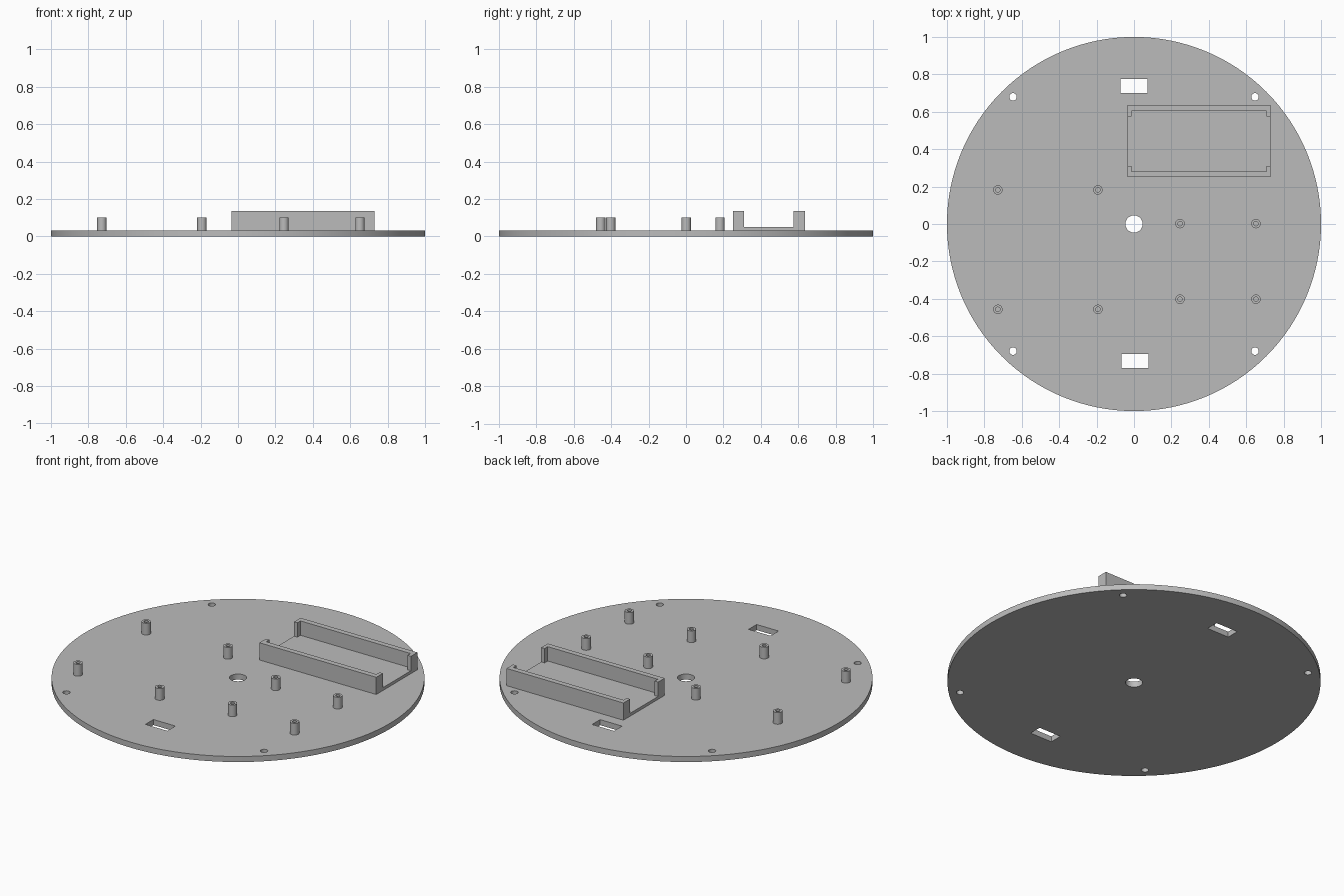
import bpy, bmesh, math

cube = bpy.data.objects.get("Cube")
if cube:
    bpy.data.objects.remove(cube, do_unlink=True)

grey = bpy.data.materials.new("light grey plastic")
grey.use_nodes = True
COLOUR = (0.5, 0.5, 0.5, 1)
grey.diffuse_color = COLOUR
grey.node_tree.nodes["Principled BSDF"].inputs["Base Color"].default_value = COLOUR

PLATE_TOP = 0.033
FLOOR_TOP = 0.05
POST_TOP = 0.102
WALL_TOP = 0.135


def circle(x, y, r, n):
    return [(x + r * math.cos(math.tau * i / n), y + r * math.sin(math.tau * i / n))
            for i in range(n)]


def rect(x0, x1, y0, y1):
    return [(x0, y0), (x1, y0), (x1, y1), (x0, y1)]


def prism(name, outline, z0, z1):
    """Extrude a flat outline from z0 up to z1."""
    bm = bmesh.new()
    face = bm.faces.new([bm.verts.new((x, y, z0)) for x, y in outline])
    top = bmesh.ops.extrude_face_region(bm, geom=[face])["geom"]
    bmesh.ops.translate(bm, vec=(0, 0, z1 - z0),
                        verts=[v for v in top if isinstance(v, bmesh.types.BMVert)])
    bmesh.ops.recalc_face_normals(bm, faces=bm.faces)
    mesh = bpy.data.meshes.new(name)
    bm.to_mesh(mesh)
    bm.free()
    mesh.materials.append(grey)
    obj = bpy.data.objects.new(name, mesh)
    bpy.context.collection.objects.link(obj)
    return obj


def activate(obj):
    bpy.ops.object.select_all(action="DESELECT")
    obj.select_set(True)
    bpy.context.view_layer.objects.active = obj


def cut(obj, outlines, z0, z1):
    """Cut each outline out of obj between z0 and z1."""
    activate(obj)
    for outline in outlines:
        cutter = prism("cutter", outline, z0, z1)
        cutter.hide_render = True
        mod = obj.modifiers.new("hole", "BOOLEAN")
        mod.operation = "DIFFERENCE"
        mod.solver = "EXACT"
        mod.object = cutter
        bpy.ops.object.modifier_apply(modifier=mod.name)
        bpy.data.objects.remove(cutter, do_unlink=True)


def smooth(obj):
    activate(obj)
    bpy.ops.object.shade_smooth_by_angle(angle=math.radians(30))


# Round base plate with centre hole, cable slots and mounting holes
plate = prism("base_plate", circle(0, 0, 1, 128), 0, PLATE_TOP)
holes = [circle(0, 0, 0.046, 48),
         rect(-0.072, 0.072, 0.70, 0.775),
         rect(-0.067, 0.077, -0.77, -0.695)]
holes += [circle(x, y, 0.02, 24) for x in (-0.647, 0.647) for y in (-0.68, 0.68)]
cut(plate, holes, -0.1, 0.1)
smooth(plate)

# Hollow standoff posts: two groups of four
groups = [("wide", (-0.728, -0.193), (-0.456, 0.182)),
          ("narrow", (0.246, 0.652), (-0.402, 0.002))]
for group, xs, ys in groups:
    for x in xs:
        for y in ys:
            post = prism(group + "_standoff", circle(x, y, 0.025, 32), PLATE_TOP, POST_TOP)
            cut(post, [circle(x, y, 0.012, 24)], PLATE_TOP - 0.01, POST_TOP + 0.1)
            smooth(post)

# Battery tray: thin floor and two facing walls with hooked ends
X0, X1, Y0, Y1 = -0.035, 0.73, 0.25, 0.635
WALL, LIP, HOOK = 0.032, 0.022, 0.061
prism("tray_floor", rect(X0, X1, Y0, Y1), PLATE_TOP, FLOOR_TOP)
for name, edge, inward in (("tray_front_wall", Y0, 1), ("tray_back_wall", Y1, -1)):
    shape = [(X0, 0), (X1, 0), (X1, HOOK), (X1 - LIP, HOOK),
             (X1 - LIP, WALL), (X0 + LIP, WALL), (X0 + LIP, HOOK), (X0, HOOK)]
    prism(name, [(x, edge + inward * y) for x, y in shape], PLATE_TOP, WALL_TOP)
